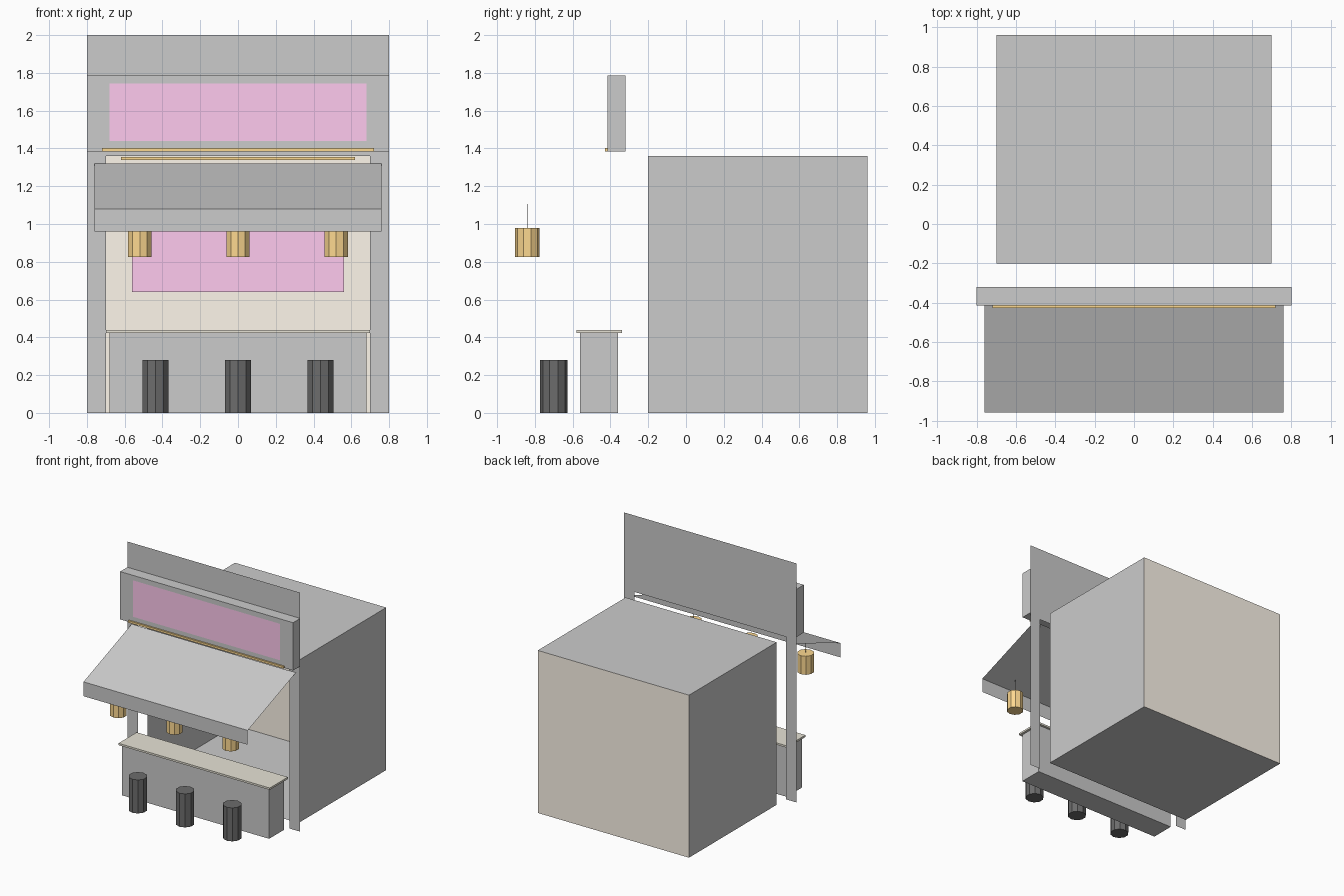
import bpy, bmesh

if "Cube" in bpy.data.objects:
    bpy.data.objects.remove(bpy.data.objects["Cube"])


def material(name, rgb):
    m = bpy.data.materials.new(name)
    m.diffuse_color = (*rgb, 1)
    m.use_nodes = True
    m.node_tree.nodes["Principled BSDF"].inputs["Base Color"].default_value = m.diffuse_color
    return m


PINK = material("pink", (1.0, 0.59, 0.86))
AMBER = material("amber", (0.98, 0.69, 0.28))
CREAM = material("cream", (1.0, 0.93, 0.83))
WOOD = material("pale_wood", (0.80, 0.77, 0.67))
BLACK = material("black", (0.15, 0.15, 0.15))


def finish(name, bm, mat=None):
    me = bpy.data.meshes.new(name)
    bm.to_mesh(me)
    bm.free()
    ob = bpy.data.objects.new(name, me)
    bpy.context.collection.objects.link(ob)
    if mat:
        me.materials.append(mat)
    return ob


def box(name, x, y, z, mat=None, open_sides=()):
    """Box from (min, max) ranges; open_sides lists face normals to leave out."""
    bm = bmesh.new()
    bmesh.ops.create_cube(bm, size=1)
    bm.normal_update()
    gone = [f for f in bm.faces
            if any(f.normal.dot(n) > 0.9 for n in open_sides)]
    bmesh.ops.delete(bm, geom=gone, context='FACES')
    for v in bm.verts:
        v.co = [r[0] if c < 0 else r[1] for c, r in zip(v.co, (x, y, z))]
    return finish(name, bm, mat)


def sheet(name, quads, mat=None):
    """Zero-thickness panels from corner loops."""
    bm = bmesh.new()
    for q in quads:
        bm.faces.new([bm.verts.new(p) for p in q])
    bmesh.ops.remove_doubles(bm, verts=bm.verts[:], dist=1e-5)
    return finish(name, bm, mat)


def upright(x0, x1, y, z0, z1):
    return [(x0, y, z0), (x1, y, z0), (x1, y, z1), (x0, y, z1)]


def cylinder(name, x, y, z0, z1, r, sides, mat):
    bm = bmesh.new()
    bmesh.ops.create_cone(bm, cap_ends=True, segments=sides, radius1=r,
                          radius2=r, depth=z1 - z0)
    bmesh.ops.translate(bm, vec=(x, y, (z0 + z1) / 2), verts=bm.verts[:])
    return finish(name, bm, mat)


# Room shell, open to the front, with its cream back wall
box("room_shell", (-0.7, 0.7), (-0.2, 0.96), (0, 1.36),
    open_sides=((0, -1, 0), (0, 1, 0)))
sheet("back_wall", [upright(-0.7, 0.7, 0.96, 0, 1.36)], CREAM)
sheet("back_wall_panel", [upright(-0.56, 0.56, 0.95, 0.64, 1.24)], PINK)
box("inner_light_strip", (-0.62, 0.62), (0.93, 0.95), (1.34, 1.355), AMBER)

# Thin facade: two side posts and the upper wall
FY = -0.32
sheet("facade", [upright(-0.8, -0.7, FY, 0, 1.36),
                 upright(0.7, 0.8, FY, 0, 1.36),
                 [(-0.8, FY, 1.36), (-0.7, FY, 1.36), (0.7, FY, 1.36),
                  (0.8, FY, 1.36), (0.8, FY, 2), (-0.8, FY, 2)]])

# Sign box with blank panel and light strip
box("sign_box", (-0.8, 0.8), (-0.415, FY), (1.385, 1.785))
sheet("sign_panel", [upright(-0.68, 0.68, -0.418, 1.44, 1.745)], PINK)
box("sign_light_strip", (-0.72, 0.72), (-0.428, -0.415), (1.385, 1.402), AMBER)

# Sloped awning with hanging valance
AY = -0.957
sheet("awning", [[(-0.76, AY, 1.08), (0.76, AY, 1.08),
                  (0.76, FY, 1.32), (-0.76, FY, 1.32)],
                 upright(-0.76, 0.76, AY, 0.96, 1.08)])

# Counter
box("counter_base", (-0.68, 0.68), (-0.56, -0.36), (0, 0.422))
box("counter_top", (-0.7, 0.7), (-0.58, -0.34), (0.422, 0.438), WOOD)

# Hanging lanterns and stools, three of each
for i in (-1, 0, 1):
    cylinder("lantern", i * 0.52, -0.84, 0.825, 0.98, 0.065, 10, AMBER)
    cylinder("lantern_cord", i * 0.52, -0.84, 0.98, 1.105, 0.002, 4, BLACK)
    cylinder("stool", i * 0.437, -0.70, 0, 0.28, 0.072, 10, BLACK)
